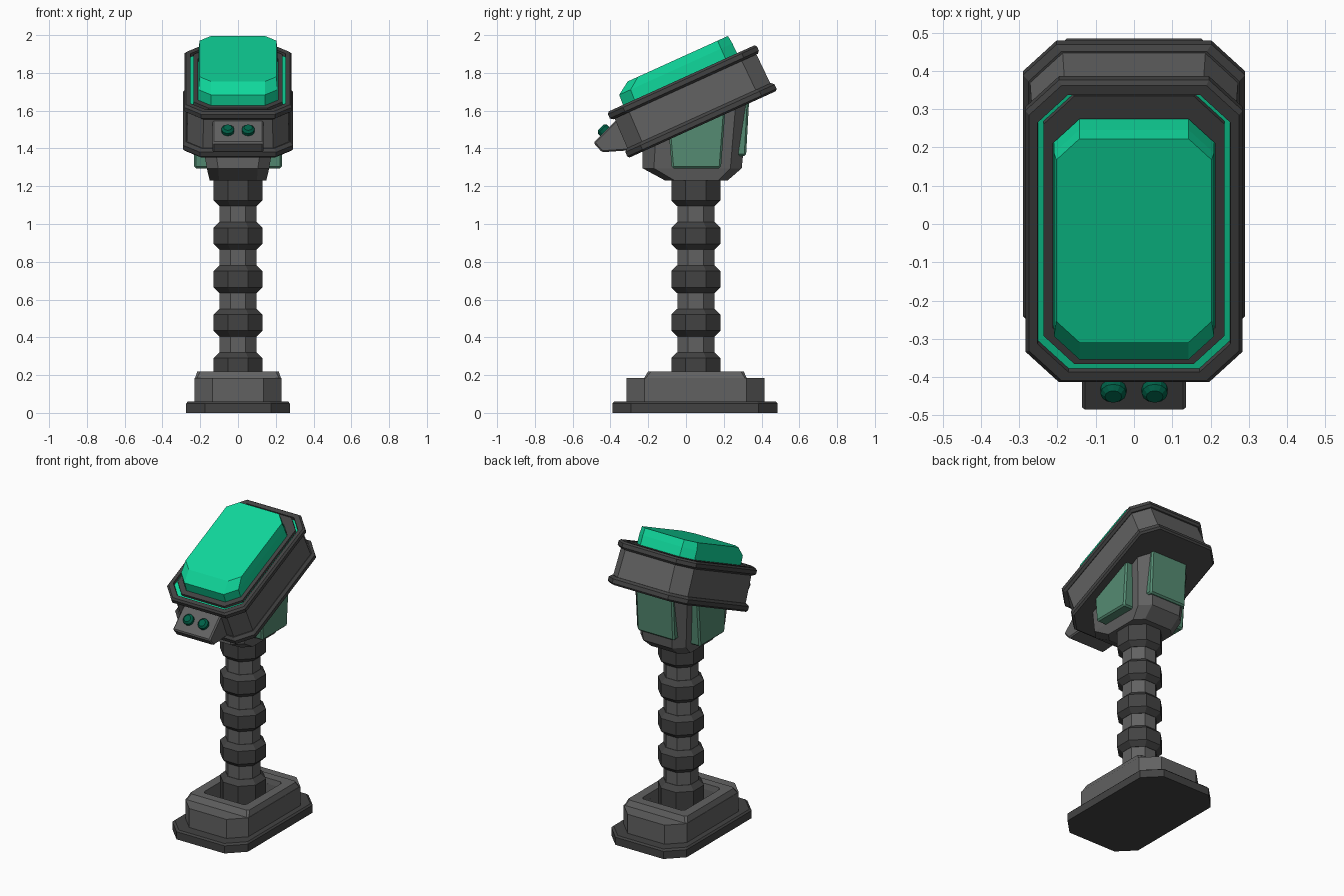
import bpy, bmesh, math
from mathutils import Matrix, Vector

if "Cube" in bpy.data.objects:
    bpy.data.objects.remove(bpy.data.objects["Cube"])


def material(name, rgb):
    m = bpy.data.materials.new(name)
    m.diffuse_color = (*rgb, 1)
    m.use_nodes = True
    m.node_tree.nodes["Principled BSDF"].inputs["Base Color"].default_value = m.diffuse_color
    return m


GREY = material("mid_grey", (0.12, 0.12, 0.12))
DARK = material("dark_grey", (0.055, 0.055, 0.055))
GREEN = material("bright_green", (0.005, 0.68, 0.33))
SAGE = material("sage_green", (0.09, 0.26, 0.17))
DEEP = material("deep_green", (0.0, 0.12, 0.065))
I = Matrix.Identity(4)
# Tilted frame of the head, origin at the middle of its underside
HEAD = Matrix.Translation((0, 0.0885, 1.5275)) @ Matrix.Rotation(math.radians(24.4), 4, 'X')


def finish(name, bm, mat, m=I):
    bmesh.ops.recalc_face_normals(bm, faces=bm.faces)
    bm.transform(m)
    me = bpy.data.meshes.new(name)
    bm.to_mesh(me)
    bm.free()
    ob = bpy.data.objects.new(name, me)
    bpy.context.collection.objects.link(ob)
    me.materials.append(mat)
    return ob


def loft(name, rings, mat, m=I, hollow=False):
    """Skin chamfered rectangles (half_x, y0, y1, chamfer, z); hollow joins last to first."""
    bm = bmesh.new()
    loops = []
    for hx, y0, y1, c, z in rings:
        pts = [(hx, y0 + c), (hx, y1 - c), (hx - c, y1), (c - hx, y1),
               (-hx, y1 - c), (-hx, y0 + c), (c - hx, y0), (hx - c, y0)]
        loops.append([bm.verts.new((x, y, z)) for x, y in pts])
    pairs = list(zip(loops, loops[1:]))
    if hollow:
        pairs.append((loops[-1], loops[0]))
    else:
        bm.faces.new(loops[0])
        bm.faces.new(loops[-1])
    for a, b in pairs:
        for i in range(8):
            j = (i + 1) % 8
            bm.faces.new((a[i], a[j], b[j], b[i]))
    return finish(name, bm, mat, m)


def prism(name, profile, x0, x1, mat, bevel=0.01):
    """Extrude a (y, z) side profile from x0 to x1."""
    bm = bmesh.new()
    face = bm.faces.new([bm.verts.new((x0, y, z)) for y, z in profile])
    ext = bmesh.ops.extrude_face_region(bm, geom=[face])
    for v in ext["geom"]:
        if isinstance(v, bmesh.types.BMVert):
            v.co.x = x1
    ob = finish(name, bm, mat)
    b = ob.modifiers.new("bevel", 'BEVEL')
    b.width, b.segments = bevel, 1
    return ob


# Base: plate, block, and raised rim around a recess
loft("base_plate", [(0.275, -0.39, 0.485, 0.1, 0), (0.275, -0.39, 0.485, 0.1, 0.05),
                    (0.265, -0.38, 0.475, 0.1, 0.06)], DARK)
loft("base_block", [(0.23, -0.315, 0.415, 0.095, 0.05), (0.23, -0.315, 0.415, 0.095, 0.185),
                    (0.15, -0.14, 0.24, 0.02, 0.185), (0.15, -0.14, 0.24, 0.02, 0.06)],
     GREY, hollow=True)
loft("base_rim", [(0.228, -0.222, 0.322, 0.01, 0.184), (0.215, -0.2, 0.305, 0.015, 0.22),
                  (0.155, -0.145, 0.245, 0.015, 0.22), (0.15, -0.14, 0.24, 0.015, 0.184)],
     GREY, hollow=True)


# Column: octagonal shaft with five collars
def octagon(r, z):
    return (r, 0.052 - r, 0.052 + r, 0.586 * r, z)


loft("column_shaft", [octagon(0.098, 0.05), octagon(0.098, 1.25)], GREY)
for i in range(5):
    z = 0.25 + 0.23 * i
    lo = 0.05 if i == 0 else z - 0.075
    hi = 1.235 if i == 4 else z + 0.07
    loft(f"column_collar_{i + 1}", [octagon(0.1, lo), octagon(0.13, lo + 0.03),
                                    octagon(0.13, hi - (0.0 if i == 4 else 0.03)),
                                    octagon(0.1, hi)], DARK)

# Neck under the head, its top cut parallel to the head's underside
neck = loft("neck", [(0.15, -0.11, 0.22, 0.05, 1.23), (0.165, -0.23, 0.295, 0.06, 1.295),
                     (0.195, -0.23, 0.335, 0.07, 1.7)], GREY)
for v in neck.data.vertices:
    if v.co.z > 1.5:
        v.co.z = 1.54 + 0.45 * v.co.y

# Green panels on both sides and the back of the neck
for side, s in (("right", 1), ("left", -1)):
    prism(f"neck_panel_{side}", [(-0.09, 1.47), (-0.075, 1.295), (0.185, 1.295), (0.208, 1.6)],
          0.14 * s, 0.232 * s, SAGE)
prism("neck_panel_back", [(0.26, 1.36), (0.318, 1.36), (0.335, 1.67), (0.27, 1.64)],
      -0.135, 0.135, SAGE)

# Head: lower flange, body, upper flange
loft("head_lower_flange", [(0.28, -0.425, 0.425, 0.085, 0), (0.29, -0.434, 0.434, 0.088, 0.01),
                           (0.29, -0.434, 0.434, 0.088, 0.035),
                           (0.275, -0.42, 0.42, 0.085, 0.05)], DARK, HEAD)
loft("head_body", [(0.272, -0.416, 0.416, 0.085, 0.03), (0.266, -0.412, 0.412, 0.085, 0.235)],
     GREY, HEAD)
loft("head_upper_flange", [(0.27, -0.42, 0.42, 0.085, 0.22), (0.284, -0.435, 0.432, 0.088, 0.232),
                           (0.284, -0.435, 0.432, 0.088, 0.256),
                           (0.274, -0.425, 0.422, 0.085, 0.268),
                           (0.252, -0.4, 0.395, 0.08, 0.268),
                           (0.248, -0.396, 0.39, 0.08, 0.22)], DARK, HEAD, hollow=True)

# Green glowing channel, inner frame and raised screen
loft("glow_channel", [(0.255, -0.4, 0.39, 0.08, 0.225), (0.255, -0.4, 0.39, 0.08, 0.25)],
     GREEN, HEAD)
loft("screen_frame", [(0.238, -0.38, 0.392, 0.08, 0.23), (0.236, -0.378, 0.39, 0.08, 0.266),
                      (0.212, -0.345, 0.325, 0.07, 0.266), (0.21, -0.345, 0.322, 0.07, 0.23)],
     DARK, HEAD, hollow=True)
loft("screen", [(0.21, -0.345, 0.322, 0.068, 0.23), (0.209, -0.338, 0.32, 0.066, 0.325),
                (0.203, -0.268, 0.315, 0.06, 0.371)], GREEN, HEAD)

# Front console with two domed buttons on its sloping face
prism("console", [(-0.37, 1.55), (-0.49, 1.43), (-0.445, 1.38), (-0.3, 1.39), (-0.3, 1.52)],
      -0.136, 0.136, GREY, 0.008)
for side, s in (("right", 1), ("left", -1)):
    bm = bmesh.new()
    for r1, r2, z0, z1 in ((0.034, 0.034, -0.02, 0.018), (0.034, 0.022, 0.018, 0.03)):
        bmesh.ops.create_cone(bm, cap_ends=True, segments=12, radius1=r1, radius2=r2,
                              depth=z1 - z0, matrix=Matrix.Translation((0, 0, (z0 + z1) / 2)))
    finish(f"button_{side}", bm, DEEP,
           Matrix.Translation((0.054 * s, -0.43, 1.49)) @ Matrix.Rotation(math.radians(45), 4, 'X'))
